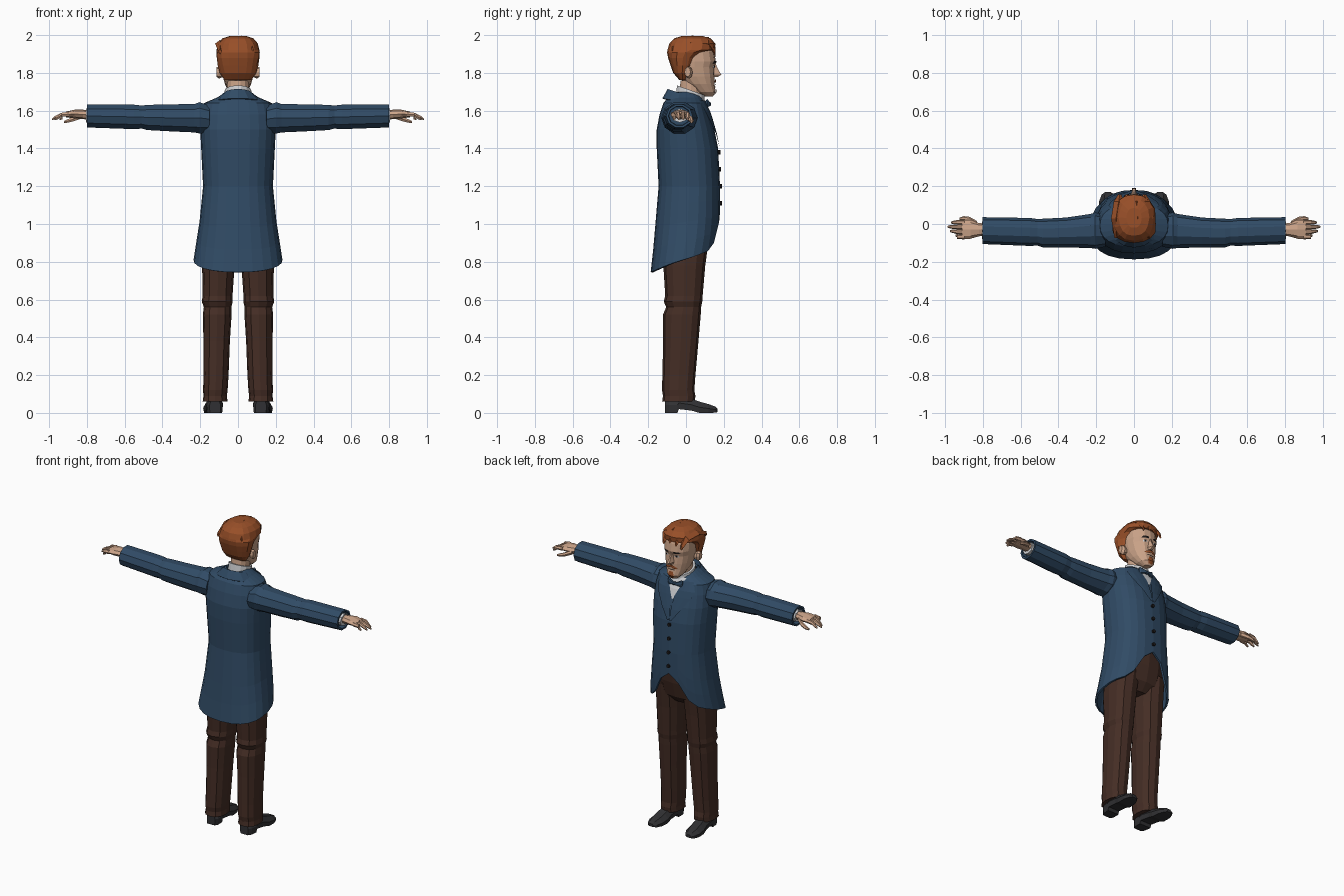
import bpy, bmesh, math
from math import sin, cos, pi, copysign

if "Cube" in bpy.data.objects:
    bpy.data.objects.remove(bpy.data.objects["Cube"])


def material(name, r, g, b):
    m = bpy.data.materials.new(name)
    m.use_nodes = True
    m.diffuse_color = (r, g, b, 1)
    node = m.node_tree.nodes["Principled BSDF"]
    node.inputs["Base Color"].default_value = (r, g, b, 1)
    node.inputs["Roughness"].default_value = 0.9
    return m


BLUE = material("coat blue", 0.03, 0.07, 0.13)
BROWN = material("trouser brown", 0.058, 0.026, 0.018)
GINGER = material("ginger hair", 0.32, 0.08, 0.022)
SKIN = material("skin", 0.60, 0.37, 0.25)
BLACK = material("shoe charcoal", 0.03, 0.03, 0.033)
WHITE = material("shirt white", 0.65, 0.66, 0.68)
DARK = material("dark detail", 0.012, 0.01, 0.01)
POWER = 0.85  # squareness of body cross-sections


def interp(table, key):
    """Linear interpolation of the remaining columns by the first one."""
    rows = sorted(table)
    key = min(max(key, rows[0][0]), rows[-1][0])
    for a, b in zip(rows, rows[1:]):
        if key <= b[0]:
            t = (key - a[0]) / (b[0] - a[0])
            return [p + (q - p) * t for p, q in zip(a[1:], b[1:])]


def power(v):
    return copysign(abs(v) ** POWER, v)


def loft(name, mat, rings, mirror=False, closed=True, caps=True, thick=0):
    """Skin a list of point rings into one flat-shaded object."""
    bm = bmesh.new()
    loops = [[bm.verts.new(p) for p in ring] for ring in rings]
    n = len(loops[0])
    for a, b in zip(loops, loops[1:]):
        for i in range(n if closed else n - 1):
            j = (i + 1) % n
            bm.faces.new((a[i], a[j], b[j], b[i]))
    if caps and closed:
        bm.faces.new(loops[0])
        bm.faces.new(loops[-1])
    bmesh.ops.recalc_face_normals(bm, faces=bm.faces)
    mesh = bpy.data.meshes.new(name)
    bm.to_mesh(mesh)
    bm.free()
    mesh.materials.append(mat)
    ob = bpy.data.objects.new(name, mesh)
    bpy.context.collection.objects.link(ob)
    if mirror:
        ob.modifiers.new("both sides", "MIRROR").use_clip = False
    if thick:
        ob.modifiers.new("thickness", "SOLIDIFY").thickness = thick
    return ob


def section(z, w, back, front, cx=0, n=16):
    """Horizontal rounded section between a back and a front y."""
    mid, half = (back + front) / 2, (front - back) / 2
    angles = [2 * pi * i / n for i in range(n)]
    return [(cx + w * power(cos(a)), mid + half * power(sin(a)), z) for a in angles]


def loft_x(name, mat, rows, n=8):
    """Mirrored limb along x from rows of x, y, z, y radius, z radius."""
    rings = [[(x, y + ry * cos(2 * pi * i / n), z + rz * sin(2 * pi * i / n))
              for i in range(n)] for x, y, z, ry, rz in rows]
    return loft(name, mat, rings, mirror=True)


def front_y(table, x, z):
    """Front surface of a body whose table holds z, width, back, front."""
    w, back, front = interp(table, z)
    c = min(abs(x) / w, 1) ** (1 / POWER)
    return (back + front) / 2 + (front - back) / 2 * (1 - c * c) ** (POWER / 2)


def plate(name, mat, table, rows, lift):
    """Mirrored thin strip laid on a body; rows hold z, inner x, outer x."""
    rings = []
    for z, x0, x1 in rows:
        xs = [x0 + (x1 - x0) * i / 3 for i in range(4)]
        rings.append([(x, front_y(table, x, z) + lift, z) for x in xs])
    return loft(name, mat, rings, mirror=True, closed=False)


# Coat body with a cutaway hem: low at the back, open at the front
COAT = [(1.70, .065, -.07, .06), (1.67, .11, -.095, .085), (1.64, .18, -.12, .105),
        (1.58, .195, -.14, .125), (1.5, .20, -.155, .15), (1.4, .195, -.155, .17),
        (1.2, .185, -.145, .18), (1.0, .205, -.162, .18), (.88, .225, -.172, .165),
        (.745, .245, -.187, .13)]
HEM = [(-1, .745), (0, .81), (.7, .855), (.9, .91), (1, 1.06)]
COLUMNS = 24
rings = [section(*row, n=COLUMNS) for row in COAT[:7]]
for t in (.22, .48, .74, 1):
    ring = []
    for i in range(COLUMNS):
        hem = interp(HEM, sin(2 * pi * i / COLUMNS))[0]
        z = 1.2 + (hem - 1.2) * t
        ring.append(section(z, *interp(COAT, z), n=COLUMNS)[i])
    rings.append(ring)
coat = loft("coat", BLUE, rings, caps=False, thick=.012)

# Folded collar, lapels, shirt front and buttons
arc = [math.radians(125 + 290 * i / 12) for i in range(13)]
loft("coat_collar", BLUE,
     [[(rx * cos(a), ry * sin(a) - .007, z - tilt * sin(a)) for a in arc]
      for rx, ry, z, tilt in ((.07, .08, 1.65, .02), (.08, .09, 1.685, .03),
                              (.135, .118, 1.645, .02))], closed=False, thick=.006)
plate("shirt_front", WHITE, COAT, [(1.67, 0, .06), (1.6, 0, .035), (1.54, 0, .004)], .006)
plate("lapels", BLUE, COAT, [(1.655, .055, .11), (1.6, .03, .135), (1.56, .012, .12),
                             (1.48, .003, .065), (1.41, 0, .015)], .009)
for z in (1.38, 1.29, 1.2, 1.11):
    bpy.ops.mesh.primitive_cylinder_add(vertices=8, radius=.011, depth=.014,
                                        location=(0, front_y(COAT, 0, z) + .004, z),
                                        rotation=(pi / 2, 0, 0))
    bpy.context.object.name = "button"
    bpy.context.object.data.materials.append(DARK)

# Bow tie, shirt collar and neck
loft_x("bow_tie", BLUE, [(0, .122, 1.635, .012, .012), (.012, .122, 1.635, .010, .010),
                         (.045, .112, 1.637, .010, .024), (.052, .108, 1.637, .006, .02)])


def tilted(rx, ry, y, z, tilt, n=14):
    angles = [2 * pi * i / n for i in range(n)]
    return [(rx * cos(a), y + ry * sin(a), z - tilt * sin(a)) for a in angles]


loft("shirt_collar", WHITE, [tilted(.075, .08, .02, 1.64, .01),
                             tilted(.07, .074, .025, 1.708, .026)], thick=.006)
loft("neck", SKIN, [tilted(.058, .062, .02, 1.64, 0), tilted(.058, .06, .03, 1.76, 0)])

# Head, nose and ears
HEAD = [(1.675, .022, .10, .143), (1.70, .05, .05, .157), (1.74, .069, 0, .151),
        (1.78, .08, -.04, .152), (1.83, .088, -.06, .149), (1.86, .092, -.065, .158),
        (1.91, .092, -.07, .15), (1.96, .07, -.05, .12)]
loft("head", SKIN, [section(*row) for row in HEAD])
loft("nose", SKIN, [[(-w, .14, z), (-w * .4, y, z), (w * .4, y, z), (w, .14, z)]
                    for z, w, y in ((1.85, .010, .156), (1.815, .013, .172),
                                    (1.79, .02, .187), (1.777, .016, .165))])
loft_x("ears", SKIN, [(.08, .018, 1.8, .014, .022), (.1, .015, 1.802, .02, .032),
                      (.114, .008, 1.805, .016, .026)])

# Painted face details
plate("eye_whites", WHITE, HEAD, [(1.838, .025, .046), (1.826, .023, .05)], .004)
plate("pupils", DARK, HEAD, [(1.839, .031, .042), (1.826, .031, .042)], .006)
plate("eyebrows", DARK, HEAD, [(1.862, .022, .052), (1.85, .014, .06)], .005)
plate("moustache", GINGER, HEAD, [(1.771, 0, .012), (1.759, 0, .036), (1.75, .014, .044)], .008)
plate("mouth", DARK, HEAD, [(1.742, 0, .024), (1.737, 0, .022)], .004)
plate("chin_beard", GINGER, HEAD, [(1.728, 0, .012), (1.7, 0, .022), (1.682, 0, .012)], .005)

# Hair cap with a wavy outline, and swept locks
HAIR = [(1.762, .07, -.035, .0), (1.80, .094, -.068, .028), (1.84, .105, -.082, .045),
        (1.88, .113, -.095, .062), (1.908, .118, -.10, .095), (1.922, .116, -.098, .152),
        (1.955, .106, -.088, .156), (1.983, .08, -.062, .13), (1.996, .04, -.02, .085)]
rings = []
for k, row in enumerate(HAIR):
    rings.append([(x * (1 + .03 * sin(i * 2.4 + k)), y, z)
                  for i, (x, y, z) in enumerate(section(*row))])
loft("hair", GINGER, rings)


def lock(path, width):
    """Tapered tuft sweeping from the fringe to the back of the head."""
    rings = []
    for i, (x, y, z) in enumerate(path):
        w = width * (.35, 1, 1, .3)[i]
        rings.append([(x - w, y, z - .012), (x, y, z + .008), (x + w, y, z - .012),
                      (x, y, z - .025)])
    loft("hair_lock", GINGER, rings)


for x, spread in ((-.075, -.02), (-.035, -.012), (.01, .01), (.055, .02)):
    drop = abs(x) * .35
    lock([(x, .155, 1.935 - drop), (x + spread * .3, .12, 1.985 - drop),
          (x + spread, .03, 1.993 - drop), (x + spread, -.075, 1.95 - drop)], .026)

# Sleeves with recessed cuffs
loft_x("sleeves", BLUE, [(.15, -.035, 1.555, .085, .075), (.205, -.035, 1.562, .096, .087),
                         (.23, -.037, 1.56, .09, .079), (.36, -.045, 1.562, .079, .075),
                         (.48, -.048, 1.564, .076, .07), (.51, -.044, 1.566, .07, .064),
                         (.55, -.042, 1.567, .074, .068), (.8, -.035, 1.572, .071, .064),
                         (.8, -.035, 1.572, .058, .052), (.77, -.035, 1.572, .056, .05)], 10)
loft_x("shirt_cuffs", WHITE, [(.76, -.033, 1.574, .044, .036), (.805, -.033, 1.574, .046, .037)])

# Hands: palm, four fingers and thumb
loft_x("palms", SKIN, [(.77, -.03, 1.576, .031, .024), (.82, -.03, 1.58, .035, .025),
                       (.865, -.028, 1.582, .05, .023), (.91, -.03, 1.58, .05, .015)])
for y, tip in ((-.068, .945), (-.042, .972), (-.016, .985), (.009, .968)):
    loft_x("fingers", SKIN, [(.895, y, 1.582, .013, .014), (.935, y, 1.578, .012, .012),
                             (tip - .015, y * .9, 1.563, .01, .01),
                             (tip, y * .9, 1.554, .005, .005)], 6)
loft_x("thumbs", SKIN, [(.83, .0, 1.572, .016, .016), (.87, .024, 1.556, .014, .014),
                        (.9, .03, 1.546, .012, .011), (.922, .028, 1.54, .006, .006)], 6)

# Trousers: hips and creased legs
loft("trouser_hips", BROWN, [section(*row) for row in
                             ((1.12, .165, -.12, .155), (.98, .18, -.13, .14),
                              (.88, .18, -.125, .115), (.83, .12, -.09, .07))])
LEG = [(.95, .098, .086, -.12, .125), (.78, .104, .086, -.12, .102),
       (.62, .108, .079, -.11, .088), (.59, .11, .082, -.118, .086),
       (.56, .108, .073, -.105, .08), (.52, .11, .076, -.122, .078),
       (.38, .113, .07, -.121, .066), (.2, .116, .066, -.125, .05),
       (.12, .12, .065, -.127, .044), (.09, .121, .062, -.122, .05), (.06, .121, .066, -.126, .046)]
loft("trouser_legs", BROWN, [section(z, w, back, front, cx, 12)
                             for z, cx, w, back, front in LEG], mirror=True)

# Shoes with a raised arch and rounded toe
SHOE = [(-.11, .03, 0, .08), (-.09, .043, 0, .085), (-.045, .045, 0, .085),
        (-.038, .045, .02, .085), (.03, .045, .012, .074), (.07, .051, 0, .06),
        (.12, .049, 0, .046), (.155, .034, .001, .034), (.168, .016, .004, .022)]
rings = []
for y, w, low, high in SHOE:
    cx, mid = .128 + y * .06, low + (high - low) * .5
    rings.append([(cx - w * .9, y, low), (cx + w * .9, y, low), (cx + w, y, mid),
                  (cx + w * .5, y, high), (cx - w * .5, y, high), (cx - w, y, mid)])
loft("shoes", BLACK, rings, mirror=True)
